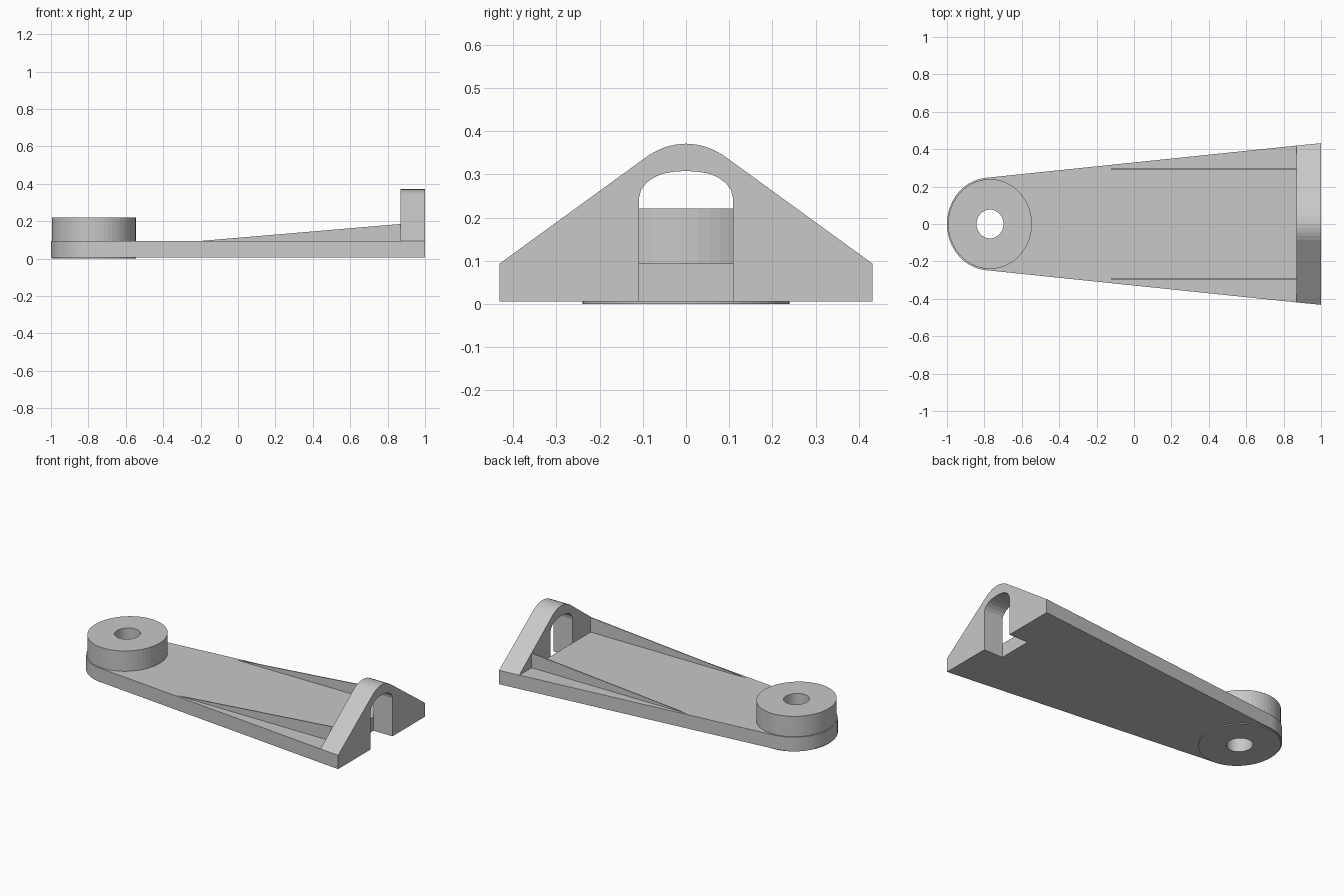
import bpy
import bmesh
import math
from mathutils import Vector

cube = bpy.data.objects.get("Cube")
if cube:
    bpy.data.objects.remove(cube)

grey = bpy.data.materials.new("light_grey")
grey.use_nodes = True
COLOUR = (0.58, 0.58, 0.58, 1)
grey.diffuse_color = COLOUR
grey.node_tree.nodes["Principled BSDF"].inputs["Base Color"].default_value = COLOUR

CX = -0.77       # pivot centre
BOTTOM = 0.006   # underside of the plate
DECK = 0.093     # top of the plate
WALL = 0.868     # inner face of the end wall


def ellipse(rx, ry, start=0, end=360, steps=56):
    """Points on an ellipse around the pivot, the last angle left out."""
    angles = [math.radians(start + (end - start) * i / steps) for i in range(steps)]
    return [(CX + rx * math.cos(a), ry * math.sin(a)) for a in angles]


def prism(name, loops, place, low, high, adjust=None):
    """Fill the outline loops (outer one and holes) and extrude from low to high."""
    bm = bmesh.new()
    for loop in loops:
        verts = [bm.verts.new(place(u, v, low)) for u, v in loop]
        for i, v in enumerate(verts):
            bm.edges.new((verts[i - 1], v))
    bmesh.ops.triangle_fill(bm, edges=bm.edges[:], use_beauty=True)
    res = bmesh.ops.extrude_face_region(bm, geom=bm.faces[:], use_keep_orig=True)
    moved = [g for g in res["geom"] if isinstance(g, bmesh.types.BMVert)]
    step = Vector(place(0, 0, high)) - Vector(place(0, 0, low))
    bmesh.ops.translate(bm, verts=moved, vec=step)
    if adjust:
        for v in bm.verts:
            adjust(v)
    bmesh.ops.recalc_face_normals(bm, faces=bm.faces[:])
    mesh = bpy.data.meshes.new(name)
    bm.to_mesh(mesh)
    bm.free()
    mesh.materials.append(grey)
    obj = bpy.data.objects.new(name, mesh)
    bpy.context.collection.objects.link(obj)
    return obj


def up_z(u, v, w):
    return (u, v, w)


def along_x(u, v, w):
    return (w, u, v)


def along_y(u, v, w):
    return (u, w, v)


def mirrored(half):
    """Complete a half profile, listed from +u to the axis, on the -u side."""
    return half + [(-u, v) for u, v in reversed(half) if u > 0]


# Tapered base plate with a rounded end and pivot hole
hole = ellipse(0.072, 0.077)
plate = ellipse(0.23, 0.248, 95, 268, 40) + [(CX - 0.02, -0.247), (WALL, -0.419), (WALL, 0.419)]
prism("base_plate", [plate, hole], up_z, BOTTOM, DECK)

# Round pivot boss, slightly proud of the underside
prism("pivot_boss", [ellipse(0.224, 0.24), hole], up_z, 0, 0.221)

# End wall with sloping shoulders, rounded crest and arched slot
crest = [(0.432, BOTTOM), (0.432, DECK), (0.085, 0.345), (0.065, 0.356),
         (0.045, 0.364), (0.023, 0.369), (0, 0.371)]
arch = [(0.109, BOTTOM), (0.109, 0.245), (0.104, 0.264), (0.092, 0.28),
        (0.074, 0.293), (0.052, 0.302), (0.027, 0.306), (0, 0.308)]


def follow_taper(v):
    if v.co.x < 0.9 and abs(v.co.y) > 0.4:
        v.co.y *= 0.97


outline = mirrored(crest) + list(reversed(mirrored(arch)))
prism("end_wall", [outline], along_x, WALL, 1, follow_taper)

# Thin triangular ribs bracing the wall
rib = [(-0.24, DECK - 0.002), (WALL, DECK - 0.002), (WALL, 0.185)]
for side, y in (("left", 0.294), ("right", -0.294)):
    prism(side + "_rib", [rib], along_y, y - 0.003, y + 0.003)
